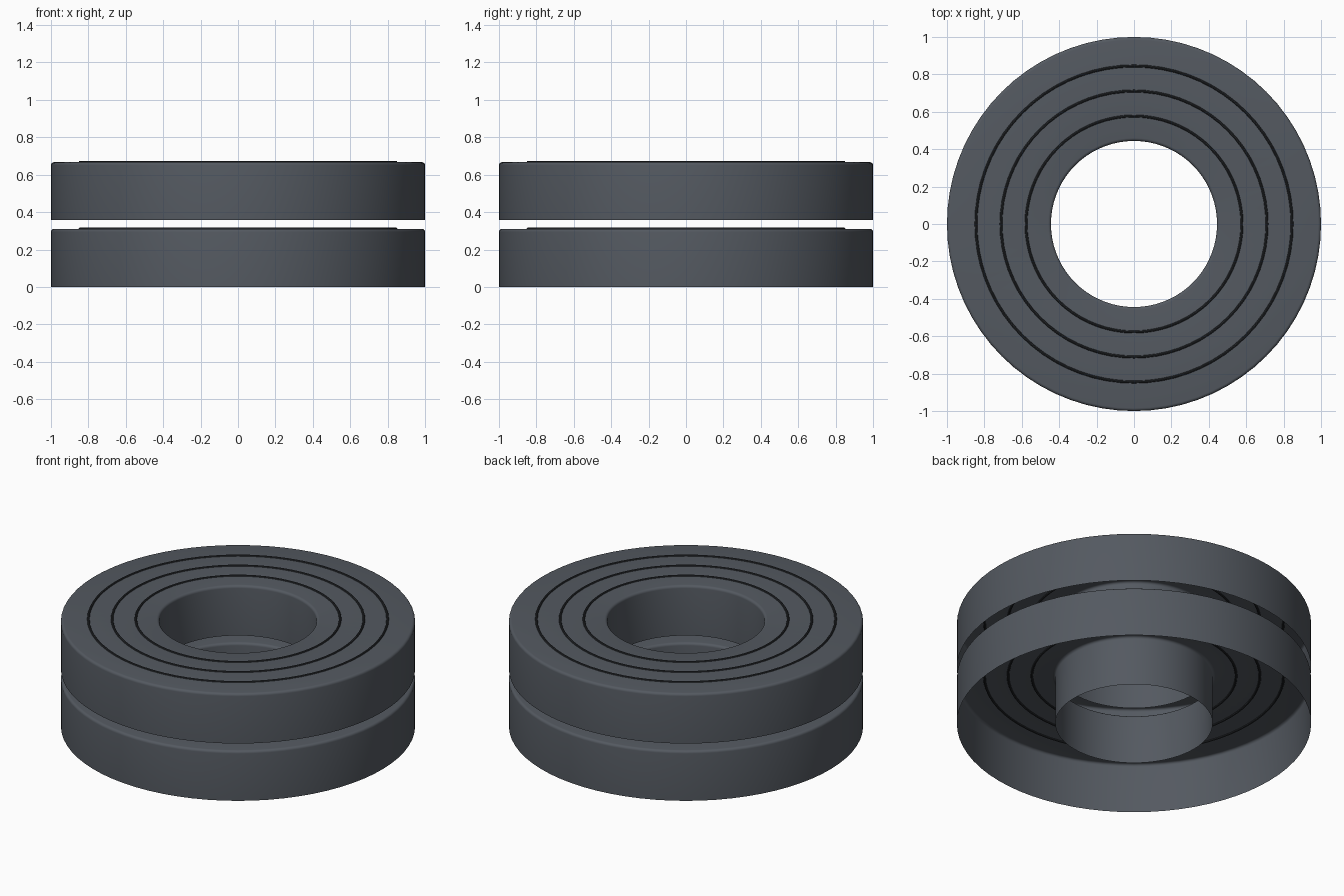
import bpy, bmesh, math
from mathutils import Vector

SEGMENTS = 72
HEIGHT = 0.31       # height of one shell
SPACING = 0.357     # vertical offset between shells
R_OUT, R_IN, ROUND = 1.0, 0.444, 0.016

cube = bpy.data.objects.get("Cube")
if cube:
    bpy.data.objects.remove(cube, do_unlink=True)


def make_material(name, color):
    mat = bpy.data.materials.new(name)
    mat.use_nodes = True
    mat.diffuse_color = color
    mat.node_tree.nodes["Principled BSDF"].inputs["Base Color"].default_value = color
    return mat


slate = make_material("slate grey", (0.088, 0.1, 0.118, 1))
charcoal = make_material("charcoal", (0.024, 0.027, 0.031, 1))


def lathe(name, profile, z, mat, closed=False):
    """Revolve a list of (radius, height) points around the z axis."""
    bm = bmesh.new()
    verts = [bm.verts.new((r, 0, h)) for r, h in profile]
    edges = [bm.edges.new(pair) for pair in zip(verts, verts[1:])]
    if closed:
        edges.append(bm.edges.new((verts[-1], verts[0])))
    bmesh.ops.spin(bm, geom=verts + edges, cent=(0, 0, 0), axis=(0, 0, 1),
                   angle=math.tau, steps=SEGMENTS, use_duplicate=False)
    bmesh.ops.remove_doubles(bm, verts=bm.verts, dist=0.0001)
    bmesh.ops.recalc_face_normals(bm, faces=bm.faces)
    # Make the highest surface face upward
    top = max(bm.faces, key=lambda f: f.calc_center_median().z)
    if top.normal.dot(Vector((0, 0, 1))) < 0:
        bmesh.ops.reverse_faces(bm, faces=bm.faces)
    mesh = bpy.data.meshes.new(name)
    bm.to_mesh(mesh)
    bm.free()
    obj = bpy.data.objects.new(name, mesh)
    bpy.context.collection.objects.link(obj)
    obj.location.z = z
    mesh.materials.append(mat)
    bpy.ops.object.select_all(action="DESELECT")
    obj.select_set(True)
    bpy.context.view_layer.objects.active = obj
    bpy.ops.object.shade_smooth_by_angle(angle=math.radians(35))
    return obj


def arc(cr, cz, radius, start, end, steps):
    """Points on an arc in the (radius, height) plane, angles in degrees."""
    angles = [math.radians(start + (end - start) * i / steps) for i in range(steps + 1)]
    return [(cr + radius * math.cos(a), cz + radius * math.sin(a)) for a in angles]


# Open-bottomed shell: outer wall, rounded rims, flat top, bore wall
shell = ([(R_OUT, 0)]
         + arc(R_OUT - ROUND, HEIGHT - ROUND, ROUND, 0, 90, 4)
         + arc(R_IN + ROUND, HEIGHT - ROUND, ROUND, 90, 180, 4)
         + [(R_IN, 0)])

for level, label in enumerate(("lower", "upper")):
    base = level * SPACING
    lathe(label + "_shell", shell, base, slate)
    # Thin concentric ridges set into the top
    for i, radius in enumerate((0.577, 0.711, 0.845)):
        ridge = arc(radius, 0, 0.007, 0, 315, 7)
        lathe(f"{label}_ridge_{i + 1}", ridge, base + HEIGHT, charcoal, closed=True)
